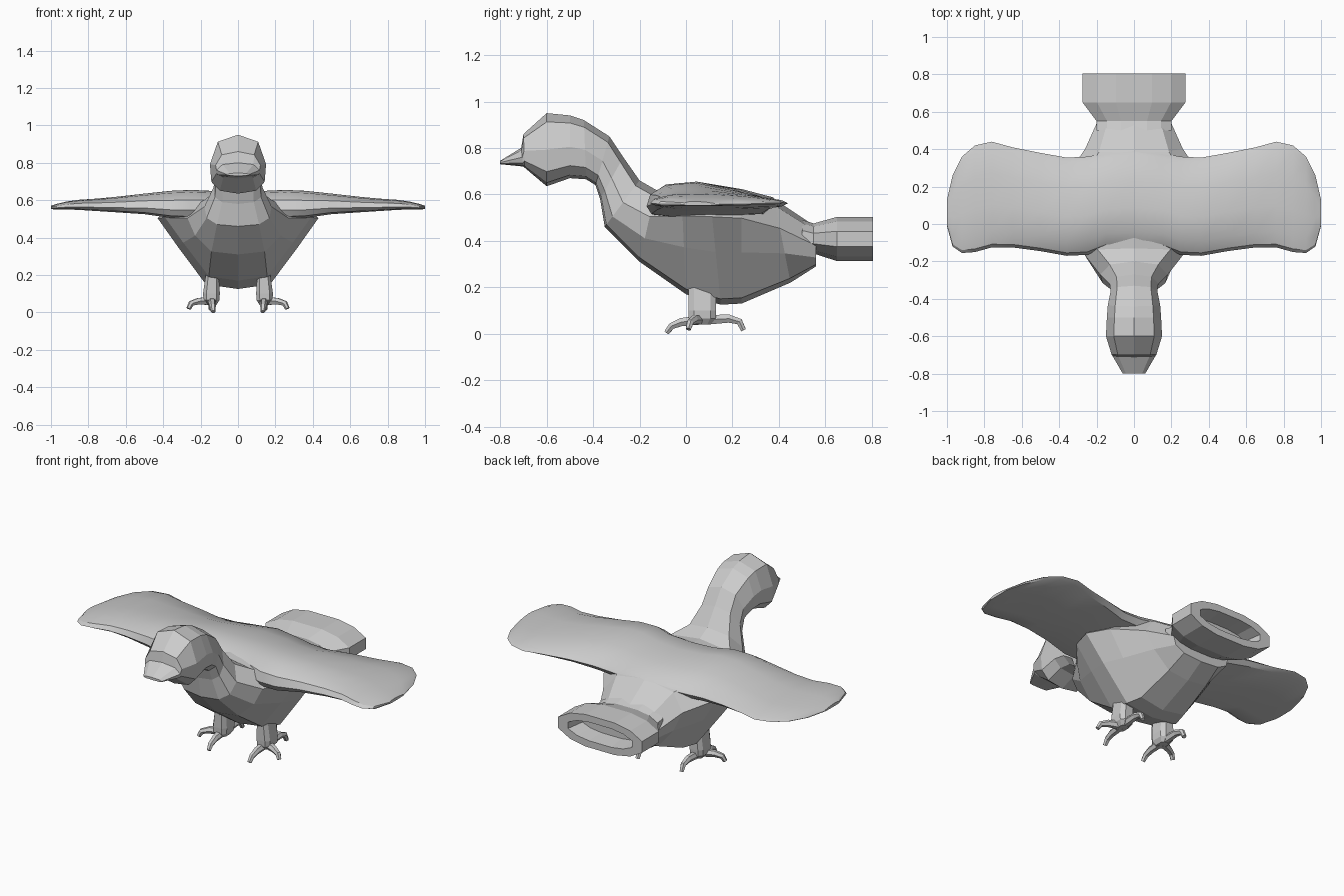
import bpy, bmesh, math

cube = bpy.data.objects.get("Cube")
if cube:
    bpy.data.objects.remove(cube)

grey = bpy.data.materials.new("plain grey")
grey.use_nodes = True
grey.diffuse_color = (0.6, 0.6, 0.6, 1)
grey.node_tree.nodes["Principled BSDF"].inputs["Base Color"].default_value = (0.6, 0.6, 0.6, 1)


def loft(name, rings, smooth=None):
    """Skin a list of equal-sized point rings and cap both ends."""
    bm = bmesh.new()
    rows = [[bm.verts.new(p) for p in ring] for ring in rings]
    n = len(rows[0])
    for a, b in zip(rows, rows[1:]):
        for i in range(n):
            j = (i + 1) % n
            bm.faces.new((a[i], a[j], b[j], b[i]))
    bm.faces.new(rows[0])
    bm.faces.new(rows[-1])
    bmesh.ops.recalc_face_normals(bm, faces=bm.faces)
    mesh = bpy.data.meshes.new(name)
    bm.to_mesh(mesh)
    bm.free()
    mesh.materials.append(grey)
    obj = bpy.data.objects.new(name, mesh)
    bpy.context.collection.objects.link(obj)
    if smooth:
        bpy.ops.object.select_all(action='DESELECT')
        obj.select_set(True)
        bpy.context.view_layer.objects.active = obj
        bpy.ops.object.shade_smooth_by_angle(angle=math.radians(smooth))
    return obj


def body_ring(yt, zt, yb, zb, w, belly):
    """Ten-sided section; belly blends from a round head to a V-shaped breast."""
    s = 0.5 - 0.25 * belly
    half = [(0, 0), (0.72, 0.12 - 0.06 * belly), (1, s),
            (0.95 - 0.2 * belly, s + 0.3), (0.65 - 0.25 * belly, 0.95), (0, 1)]
    pts = half + [(-x, h) for x, h in half[-2:0:-1]]
    return [(x * w, yt + (yb - yt) * h, zt + (zb - zt) * h) for x, h in pts]


# Beak, head, neck and body: top point, bottom point, half width, belly
body = [
    (-.80, .745, -.80, .73, .06, 0), (-.71, .80, -.70, .72, .115, 0),
    (-.70, .86, -.695, .715, .12, 0), (-.60, .95, -.60, .635, .15, 0),
    (-.50, .94, -.50, .67, .145, 0), (-.44, .92, -.43, .665, .14, 0),
    (-.33, .85, -.39, .64, .125, 0), (-.27, .76, -.37, .58, .13, 0),
    (-.20, .66, -.35, .46, .18, .1), (-.13, .62, -.20, .31, .27, .5),
    (-.02, .62, 0, .17, .39, 1), (.10, .63, .15, .125, .43, 1),
    (.24, .62, .24, .13, .37, 1), (.38, .58, .45, .22, .26, .6),
    (.56, .46, .56, .29, .19, .1)]
loft("body_and_head", [body_ring(*r) for r in body])

# Hollow fan tail: y, half width, middle height, half height
tail = [(.50, .2, .42, .07), (.55, .2, .41, .065), (.65, .275, .408, .095),
        (.805, .275, .408, .095), (.805, .21, .408, .055), (.70, .19, .408, .045)]
section = [(1, .35), (.72, .8), (.35, 1), (-.35, 1), (-.72, .8), (-1, .35)]
section += [(-x, -z) for x, z in section]
loft("tail", [[(x * w, y, z + k * h) for x, k in section] for y, w, z, h in tail])

# Wings: span, leading edge, trailing edge, underside, top
wing = [(0, -.12, .40, .53, .645), (.15, -.125, .38, .51, .65), (.25, -.165, .36, .50, .655),
        (.36, -.17, .355, .505, .65), (.5, -.145, .38, .525, .635),
        (.65, -.125, .41, .535, .618), (.76, -.125, .44, .542, .608),
        (.85, -.15, .42, .548, .602), (.92, -.155, .36, .55, .592),
        (.97, -.12, .26, .55, .58), (1, -.01, .13, .552, .57)]
airfoil = [(0, .3), (.03, .65), (.15, .92), (.4, 1), (.7, .8), (.95, .5),
           (1, .3), (.95, .1), (.6, 0), (.2, 0), (.04, .08)]


def wing_ring(x, lead, trail, low, top):
    return [(x, lead + (trail - lead) * c, low + (top - low) * h) for c, h in airfoil]


span = [(-r[0], *r[1:]) for r in wing[:0:-1]] + wing
loft("wings", [wing_ring(*r) for r in span], 30)


# Legs and curved toes
def toe(name, points):
    curve = bpy.data.curves.new(name, 'CURVE')
    curve.dimensions = '3D'
    curve.bevel_depth = 0.024
    curve.bevel_resolution = 1
    curve.use_fill_caps = True
    spline = curve.splines.new('POLY')
    spline.points.add(len(points) - 1)
    spline.use_smooth = False
    for i, (pt, co) in enumerate(zip(spline.points, points)):
        pt.co = (*co, 1)
        pt.radius = 1 - 0.16 * i
    curve.materials.append(grey)
    bpy.context.collection.objects.link(bpy.data.objects.new(name, curve))


leg = [(.26, .135, .035, .06), (.19, .138, .036, .06),
       (.10, .142, .045, .06), (.065, .142, .042, .058), (.04, .14, .025, .035)]
corners = [(-1, -.6), (-.6, -1), (.6, -1), (1, -.6), (1, .6), (.6, 1), (-.6, 1), (-1, .6)]
for side, s in (("left", 1), ("right", -1)):
    loft(side + "_leg", [[(s * (x + cx * w), .07 + cy * d, z) for cx, cy in corners]
                         for z, x, w, d in leg])
    toe(side + "_front_toe", [(s * .14, .06, .06), (s * .137, -.02, .05),
                              (s * .135, -.062, .033), (s * .133, -.084, .004)])
    toe(side + "_back_toe", [(s * .14, .09, .06), (s * .142, .185, .065),
                             (s * .144, .23, .052), (s * .145, .248, .015)])
    toe(side + "_outer_toe", [(s * .15, .06, .06), (s * .21, .035, .06),
                              (s * .25, .018, .048), (s * .264, .01, .02)])
